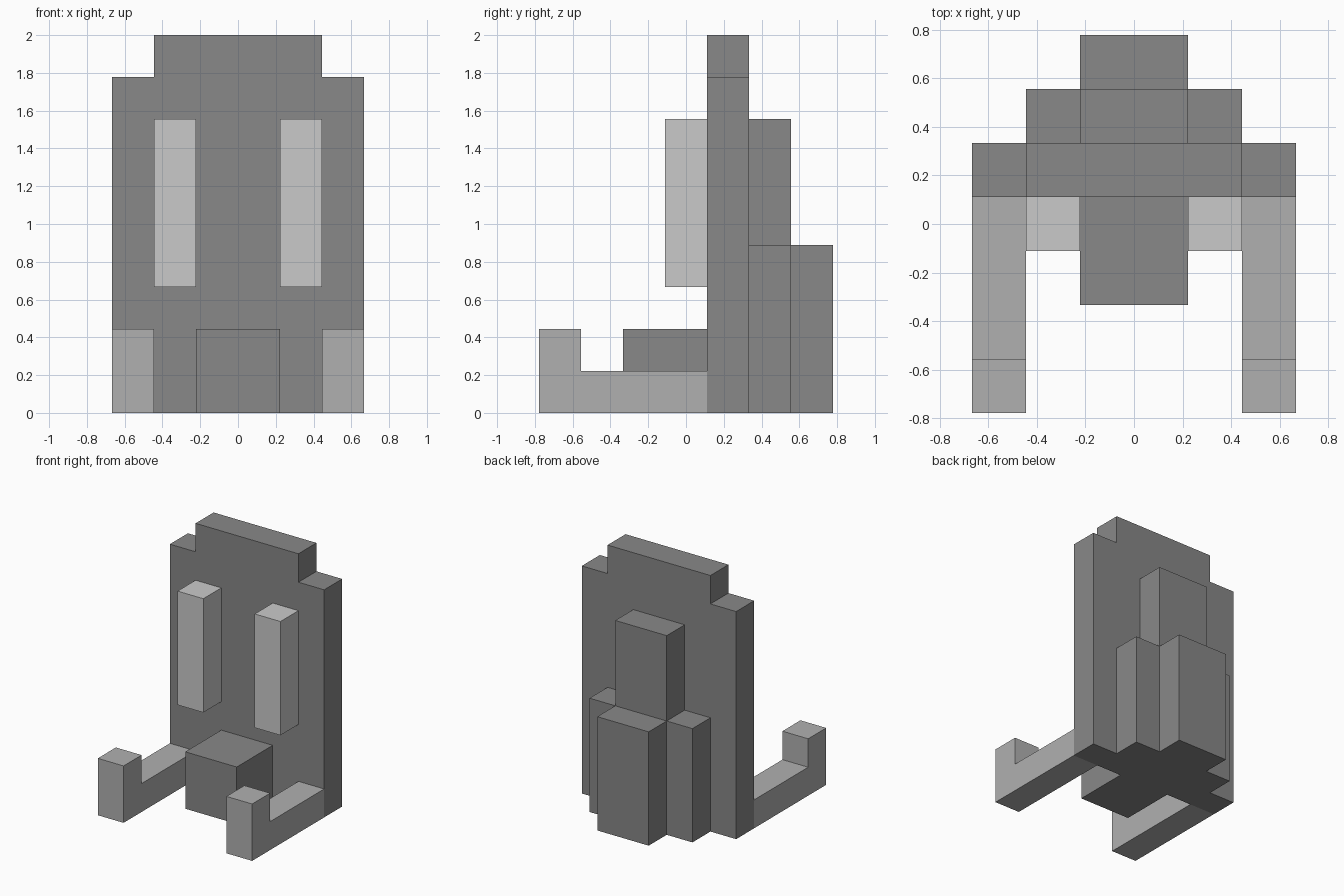
import bpy, bmesh
from mathutils import Vector

if "Cube" in bpy.data.objects:
    bpy.data.objects.remove(bpy.data.objects["Cube"])

U = 2 / 9  # one grid unit


def material(name, v):
    m = bpy.data.materials.new(name)
    m.diffuse_color = (v, v, v, 1)
    m.use_nodes = True
    m.node_tree.nodes["Principled BSDF"].inputs["Base Color"].default_value = m.diffuse_color
    return m


DARK = material("dark_grey", 0.246)
MID = material("mid_grey", 0.434)
LIGHT = material("light_grey", 0.591)


def prism(name, outline, direction, mat, mirror=False):
    """Extrude a flat outline (grid units) along a direction."""
    bm = bmesh.new()
    face = bm.faces.new([bm.verts.new(Vector(p) * U) for p in outline])
    new = bmesh.ops.extrude_face_region(bm, geom=[face])["geom"]
    bmesh.ops.translate(bm, vec=Vector(direction) * U,
                        verts=[g for g in new if isinstance(g, bmesh.types.BMVert)])
    bmesh.ops.recalc_face_normals(bm, faces=bm.faces)
    me = bpy.data.meshes.new(name)
    bm.to_mesh(me)
    bm.free()
    me.materials.append(mat)
    ob = bpy.data.objects.new(name, me)
    bpy.context.collection.objects.link(ob)
    if mirror:
        ob.modifiers.new("mirror", "MIRROR").use_axis[0] = True
    return ob


def box(name, x, y, z, mat, mirror=False):
    outline = [(x[0], y[0], z[0]), (x[1], y[0], z[0]),
               (x[1], y[1], z[0]), (x[0], y[1], z[0])]
    return prism(name, outline, (0, 0, z[1] - z[0]), mat, mirror)


# Upright slab with stepped top corners
slab = [(-3, 0), (3, 0), (3, 8), (2, 8), (2, 9), (-2, 9), (-2, 8), (-3, 8)]
prism("back_slab", [(x, 0.5, z) for x, z in slab], (0, 1, 0), DARK)

# Stepped rear: T-shaped layer, then the rearmost block
rear = [(-2, 0), (2, 0), (2, 4), (1, 4), (1, 7), (-1, 7), (-1, 4), (-2, 4)]
prism("rear_step", [(x, 1.5, z) for x, z in rear], (0, 1, 0), DARK)
box("rear_block", (-1, 1), (2.5, 3.5), (0, 4), DARK)

# Front block at the base
box("front_block", (-1, 1), (-1.5, 0.5), (0, 2), DARK)

# Forward arms with upturned tips
arm = [(-3.5, 0), (0.5, 0), (0.5, 1), (-2.5, 1), (-2.5, 2), (-3.5, 2)]
prism("front_arms", [(2, y, z) for y, z in arm], (1, 0, 0), MID, mirror=True)

# Pale upright bars on the front of the slab
box("front_bars", (1, 2), (-0.5, 0.5), (3, 7), LIGHT, mirror=True)
